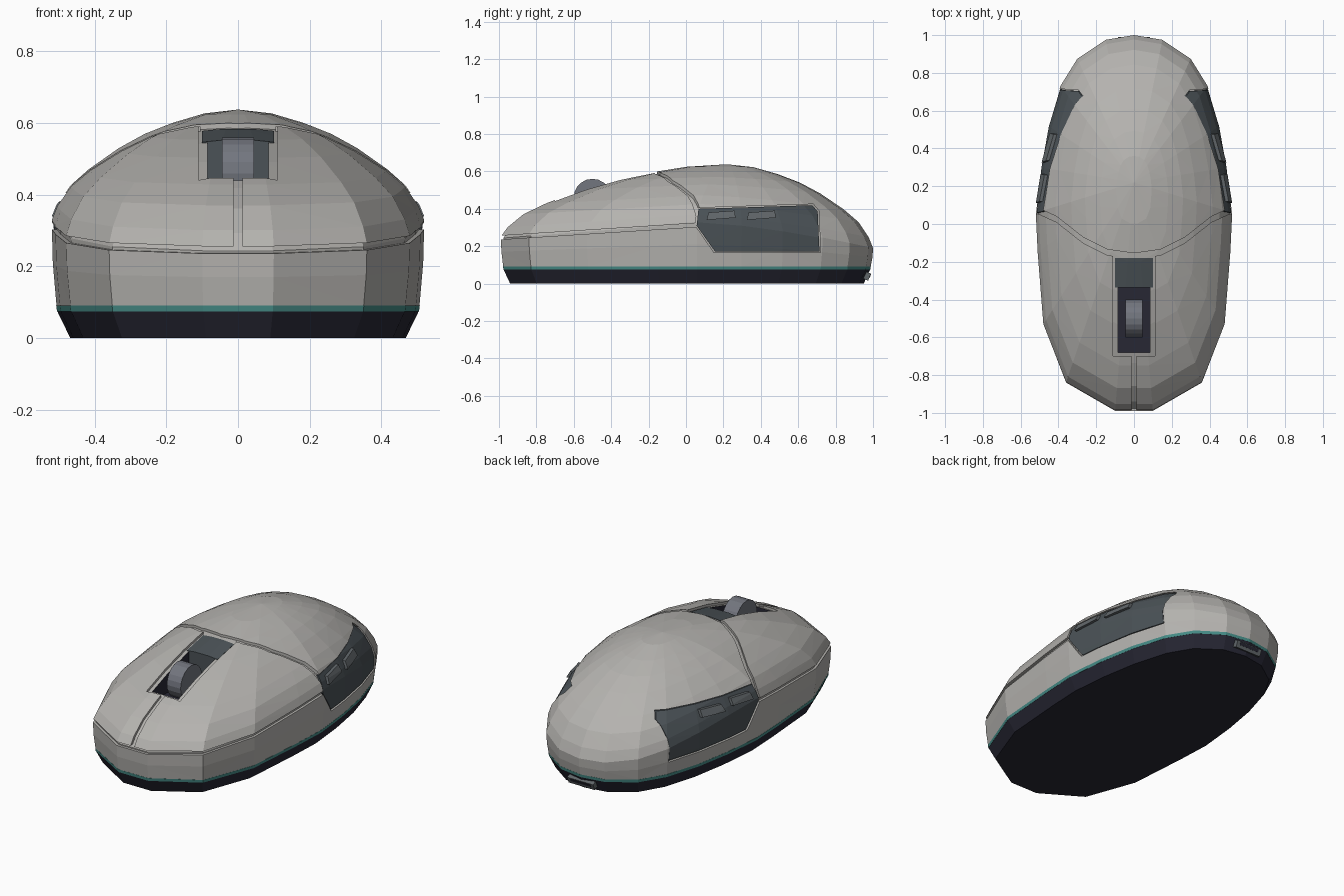
import bpy, bmesh, math
from mathutils import Matrix

cube = bpy.data.objects.get("Cube")
if cube:
    bpy.data.objects.remove(cube, do_unlink=True)


def material(name, r, g, b):
    m = bpy.data.materials.new(name)
    m.use_nodes = True
    m.diffuse_color = (r, g, b, 1)
    bsdf = next(n for n in m.node_tree.nodes if n.type == 'BSDF_PRINCIPLED')
    bsdf.inputs["Base Color"].default_value = (r, g, b, 1)
    return m


GREY = material("warm_grey", .46, .45, .43)
PANEL = material("slate", .07, .085, .095)
BUTTON = material("light_slate", .12, .135, .145)
WHEEL = material("wheel_grey", .17, .18, .21)
NAVY = material("dark_navy", .02, .02, .034)
TEAL = material("teal", .06, .26, .24)

# Plan outline, right half from the back to the front, then mirrored
HALF = [(.15, .975), (.3, .875), (.39, .73), (.455, .52), (.495, .3), (.52, .06),
        (.51, -.15), (.48, -.53), (.36, -.84), (.1, -.99)]
OUTLINE = [(0, 1)] + HALF + [(-x, y) for x, y in reversed(HALF)]
# Dome section: distance from the crown, relative height
DOME = [(.97, .13), (.9, .31), (.8, .46), (.64, .65), (.5, .78), (.35, .88), (.18, .965)]
CROWN_Y, CROWN_Z, RIM = .22, .638, .09


def finish(name, bm, mat):
    bmesh.ops.recalc_face_normals(bm, faces=bm.faces)
    me = bpy.data.meshes.new(name)
    bm.to_mesh(me)
    bm.free()
    if mat:
        me.materials.append(mat)
    ob = bpy.data.objects.new(name, me)
    bpy.context.collection.objects.link(ob)
    return ob


def loft(name, rings, mat, apex=None):
    bm = bmesh.new()
    rows = [[bm.verts.new(p) for p in ring] for ring in rings]
    n = len(rows[0])
    for a, b in zip(rows, rows[1:]):
        for i in range(n):
            j = (i + 1) % n
            bm.faces.new((a[i], a[j], b[j], b[i]))
    bm.faces.new(rows[0])
    if apex:
        tip = bm.verts.new(apex)
        for i in range(n):
            bm.faces.new((rows[-1][i], rows[-1][(i + 1) % n], tip))
        bmesh.ops.triangulate(bm, faces=bm.faces)
    else:
        bm.faces.new(rows[-1])
    return finish(name, bm, mat)


def prism(pts, axis, lo, hi):
    """Cutter: a polygon in the yz plane (axis x) or the xy plane (axis z), extruded."""
    def place(p, h):
        return (h, *p) if axis == 'x' else (*p, h)
    ob = loft("cutter", [[place(p, h) for p in pts] for h in (lo, hi)], None)
    ob.hide_render = True
    return ob


def box(x, y0, y1, z0, z1):
    return prism([(-x, y0), (x, y0), (x, y1), (-x, y1)], 'z', z0, z1)


def boolean(ob, cutter, op='DIFFERENCE'):
    mod = ob.modifiers.new("cut", 'BOOLEAN')
    mod.operation, mod.object, mod.solver = op, cutter, 'EXACT'
    bpy.context.view_layer.objects.active = ob
    bpy.ops.object.modifier_apply(modifier=mod.name)
    bpy.data.objects.remove(cutter, do_unlink=True)


def ring(d, z):
    return [(x * (1 - 2 * d), y * (1 - d), z) for x, y in OUTLINE]


def shoulder(y):
    """Height of the widest line at each y."""
    if y < .06:
        return .25 + .08 * (y + 1) / 1.06
    return .33 - .14 * ((y - .06) / .94) ** 1.5


def shell(name, d, mat):
    """Whole upper body, shrunk inwards by d."""
    low = RIM + max(d, 0) * .4
    rim = [shoulder(y) - d / 2 for x, y in OUTLINE]
    rings = []
    for f, e in ((0, .013), (.5, .003), (1, 0)):
        rings.append([(x, y, low + (z - low) * f)
                      for (x, y, _), z in zip(ring(d + e, 0), rim)])
    for r, g in DOME:
        rings.append([(x * r, CROWN_Y + (y - CROWN_Y) * r, z + (CROWN_Z - d - z) * g)
                      for (x, y, _), z in zip(ring(d, 0), rim)])
    return loft(name, rings, mat, (0, CROWN_Y, CROWN_Z - d))


def inlay(name, d, cutter, mat):
    """A piece of the body surface, offset by d and trimmed to a cutter."""
    ob = shell(name, d, mat)
    boolean(ob, cutter, 'INTERSECT')
    return ob


# Base and accent strip
loft("base", [ring(.05, 0), ring(.015, .075)], NAVY)
loft("accent_strip", [ring(.0145, .074), ring(.012, .091)], TEAL)

# Outer shell with seams, side openings and wheel slot
SIDE = [(.05, .31), (.06, .405), (.68, .425), (.71, .39), (.72, .165), (.15, .165)]
SEAM = [(.6, .1), (.52, .06), (.41, .01), (.27, -.1), (.14, -.165), (0, -.185)]
SEAM += [(-x, y) for x, y in reversed(SEAM[:-1])]
body = shell("body_shell", 0, GREY)
boolean(body, prism([(-1.1, .229), (.07, .304), (.07, .324), (-1.1, .249)], 'x', -1, 1))
boolean(body, prism(SEAM + [(x, y + .03) for x, y in reversed(SEAM)], 'z', .316, 1))
boolean(body, box(.012, -1.1, -.69, .24, 1))
boolean(body, box(.11, -.7, -.17, .37, 1))
boolean(body, prism(SIDE, 'x', -1, 1))

# Inner core: the floor of the seams, with the wheel well painted dark
core = shell("inner_core", .014, GREY)
boolean(core, box(.085, -.68, -.19, .38, 1))
core.data.materials.append(NAVY)
for p in core.data.polygons:
    c = p.center
    wall = abs(p.normal.z) < .1 or c.z < .4
    if abs(c.x) < .09 and -.685 < c.y < -.18 and c.z > .37 and wall:
        p.material_index = 1

# Plate behind the wheel
inlay("wheel_plate", .011, box(.1, -.335, -.18, .42, 1), PANEL)

# Side panels and side buttons, both sides at once
my, mz = .4, .3
inner = [(my + (y - my) * .98, mz + (z - mz) * .95) for y, z in SIDE]
inlay("side_panels", .005, prism(inner, 'x', -1, 1), PANEL)
for name, y in (("front_side_buttons", .11), ("rear_side_buttons", .325)):
    rect = [(y, .34), (y + .155, .352), (y + .15, .39), (y + .01, .38)]
    inlay(name, -.008, prism(rect, 'x', -1, 1), BUTTON)

# Scroll wheel
bm = bmesh.new()
bmesh.ops.create_cone(bm, cap_ends=True, segments=20, radius1=.1, radius2=.1, depth=.09,
                      matrix=Matrix.Translation((0, -.5, .46)) @ Matrix.Rotation(math.pi / 2, 4, 'Y'))
finish("scroll_wheel", bm, WHEEL)


# Rear socket: a tilted frame with a dark opening
def block(name, size, y, mat):
    bm = bmesh.new()
    bmesh.ops.create_cube(bm, size=1, matrix=Matrix.Translation((0, y, .042))
                          @ Matrix.Rotation(-.4, 4, 'X') @ Matrix.Diagonal((*size, 1)))
    return finish(name, bm, mat)


block("rear_socket", (.17, .04, .04), .963, BUTTON)
block("socket_opening", (.13, .008, .018), .982, NAVY)
